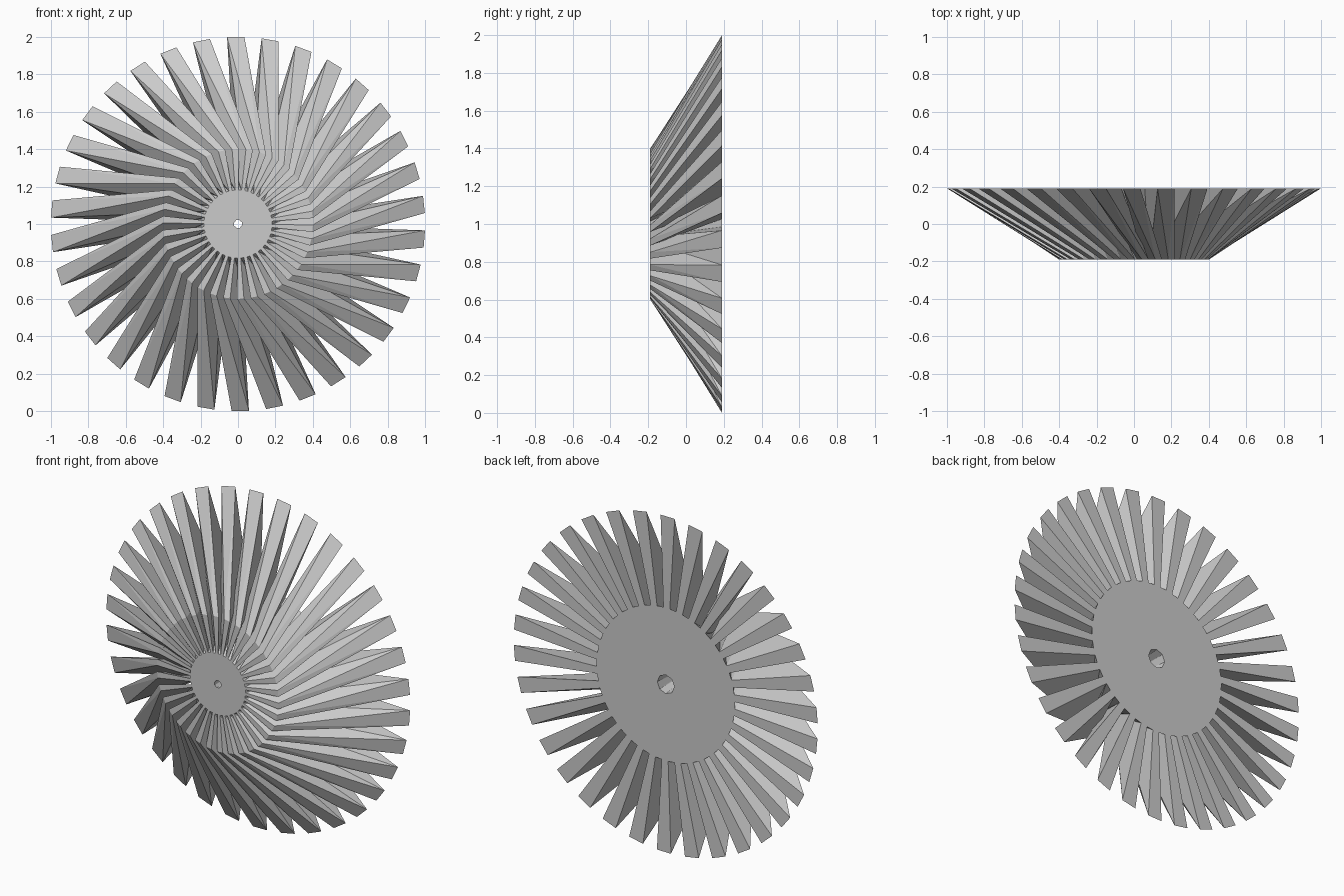
import bpy, bmesh
from math import sin, cos, pi, radians

if "Cube" in bpy.data.objects:
    bpy.data.objects.remove(bpy.data.objects["Cube"])

TEETH = 34
TWIST = radians(20)      # front section lags the back section
BACK_PHASE = radians(90.7)
SCALE = 0.4              # front section size relative to the back
HALF_DEPTH = 0.19
ROOT, TIP, HOLE = 0.455, 1.0, 0.056
ROOT_HALF = radians(2.65)  # half angular width of a tooth at root and tip
TIP_HALF = radians(2.65)

bm = bmesh.new()


def ring(points, y, scale, phase):
    return [bm.verts.new((scale * r * cos(a + phase), y, 1 + scale * r * sin(a + phase)))
            for r, a in points]


def loft(back, front):
    # twisted walls, each split into two flat triangles
    n = len(back)
    for i in range(n):
        j = (i + 1) % n
        bm.faces.new((back[i], front[i], front[j]))
        bm.faces.new((back[i], front[j], back[j]))


# Toothed outline and centre bore as (radius, angle)
outline = []
for k in range(TEETH):
    a = 2 * pi * k / TEETH
    outline += [(ROOT, a - ROOT_HALF), (TIP, a - TIP_HALF), (TIP, a + TIP_HALF), (ROOT, a + ROOT_HALF)]
bore = [(HOLE, 2 * pi * k / 8) for k in range(8)]

# Scaled, twisted extrusion from back to front
sections = {}
for name, pts in (("outer", outline), ("bore", bore)):
    back = ring(pts, HALF_DEPTH, 1, BACK_PHASE)
    front = ring(pts, -HALF_DEPTH, SCALE, BACK_PHASE - TWIST)
    loft(back, front)
    sections[name] = (back, front)

# Flat end caps with the bore left open
for end in (0, 1):
    edges = []
    for name in sections:
        loop = sections[name][end]
        edges += [bm.edges.get((loop[i], loop[(i + 1) % len(loop)])) for i in range(len(loop))]
    bmesh.ops.triangle_fill(bm, edges=edges, use_beauty=True)

bmesh.ops.recalc_face_normals(bm, faces=bm.faces)
mesh = bpy.data.meshes.new("impeller")
bm.to_mesh(mesh)
bm.free()
obj = bpy.data.objects.new("impeller", mesh)
bpy.context.collection.objects.link(obj)
